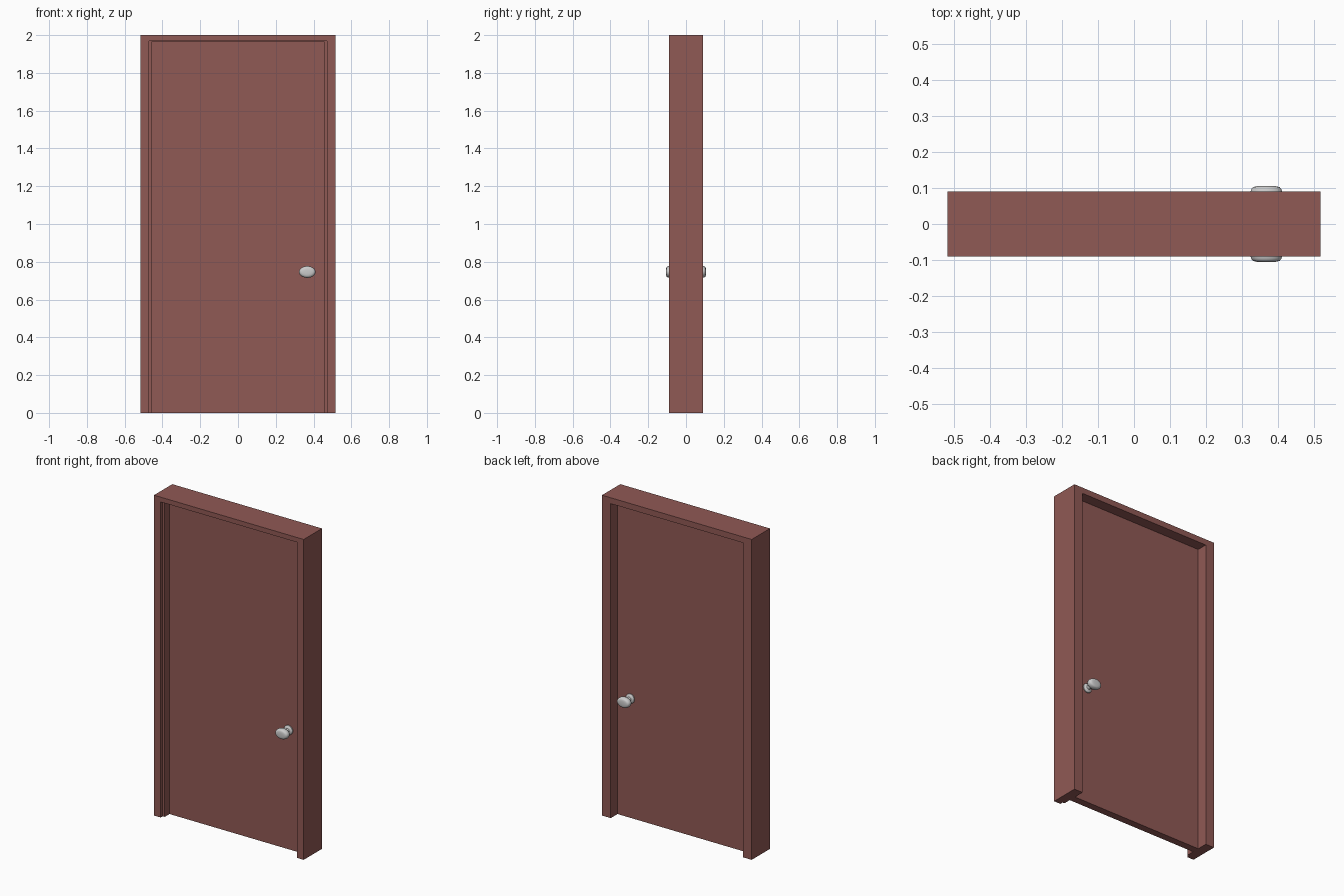
import bpy, bmesh, math

if "Cube" in bpy.data.objects:
    bpy.data.objects.remove(bpy.data.objects["Cube"])

wood = bpy.data.materials.new("red_brown_paint")
wood.diffuse_color = (0.28, 0.10, 0.09, 1)
wood.use_nodes = True
wood.node_tree.nodes["Principled BSDF"].inputs["Base Color"].default_value = wood.diffuse_color


def add_object(name, bm, mat=None, smooth=False):
    bmesh.ops.remove_doubles(bm, verts=bm.verts[:], dist=1e-6)
    bmesh.ops.recalc_face_normals(bm, faces=bm.faces[:])
    me = bpy.data.meshes.new(name)
    bm.to_mesh(me)
    bm.free()
    ob = bpy.data.objects.new(name, me)
    bpy.context.collection.objects.link(ob)
    if mat:
        me.materials.append(mat)
    if smooth:
        bpy.ops.object.select_all(action='DESELECT')
        ob.select_set(True)
        bpy.context.view_layer.objects.active = ob
        bpy.ops.object.shade_smooth_by_angle(angle=math.radians(40))
    return ob


# Frame: rebated profile (side inset, top inset, y) swept up, across and down
W, H = 0.517, 2.0
profile = [(0, 0, -0.09), (0.046, 0.03, -0.09), (0.046, 0.03, -0.07),
           (0.06, 0.037, -0.07), (0.06, 0.037, 0.09), (0, 0, 0.09)]
bm = bmesh.new()
rings = []
for side, up in ((-1, 0), (-1, 1), (1, 1), (1, 0)):
    rings.append([bm.verts.new((side * (W - s), y, (H - t) if up else 0))
                  for s, t, y in profile])
n = len(profile)
for a, b in zip(rings, rings[1:]):
    for i in range(n):
        j = (i + 1) % n
        bm.faces.new((a[i], a[j], b[j], b[i]))
bm.faces.new(rings[0])
bm.faces.new(rings[-1])
add_object("door_frame", bm, wood)

# Door leaf, fitted inside the frame
FRONT, BACK = -0.023, 0.023
bm = bmesh.new()
bmesh.ops.create_cube(bm, size=1)
for v in bm.verts:
    v.co = (v.co.x * 0.92, BACK if v.co.y > 0 else FRONT, (v.co.z + 0.5) * 1.963)
add_object("door_leaf", bm, wood)


def lathe(name, pts, face_y, sign, rx, rz, seg=32):
    """Turn (radius factor, distance from door) points about the y axis."""
    bm = bmesh.new()
    rows = []
    for r, d in pts:
        rows.append([bm.verts.new((0.367 + rx * r * math.cos(2 * math.pi * k / seg),
                                   face_y + sign * d,
                                   0.746 + rz * r * math.sin(2 * math.pi * k / seg)))
                     for k in range(seg)])
    for a, b in zip(rows, rows[1:]):
        for k in range(seg):
            m = (k + 1) % seg
            bm.faces.new((a[k], a[m], b[m], b[k]))
    bm.faces.new(rows[0])
    bm.faces.new(rows[-1])
    add_object(name, bm, smooth=True)


# Knob sets: round rosette and stem with a flattened oval knob, both sides
rosette = [(1, -0.002), (1, 0.006), (0.85, 0.011), (0.45, 0.014), (0.4, 0.045)]
knob = [(0.35, 0.038), (0.7, 0.041), (0.9, 0.048), (1, 0.058), (1, 0.066),
        (0.94, 0.074), (0.84, 0.079), (0.65, 0.0815), (0.4, 0.0828), (0.1, 0.083)]
for label, y, sign in (("front", FRONT, -1), ("back", BACK, 1)):
    lathe(label + "_rosette", rosette, y, sign, 0.029, 0.029)
    lathe(label + "_knob", knob, y, sign, 0.044, 0.031)
